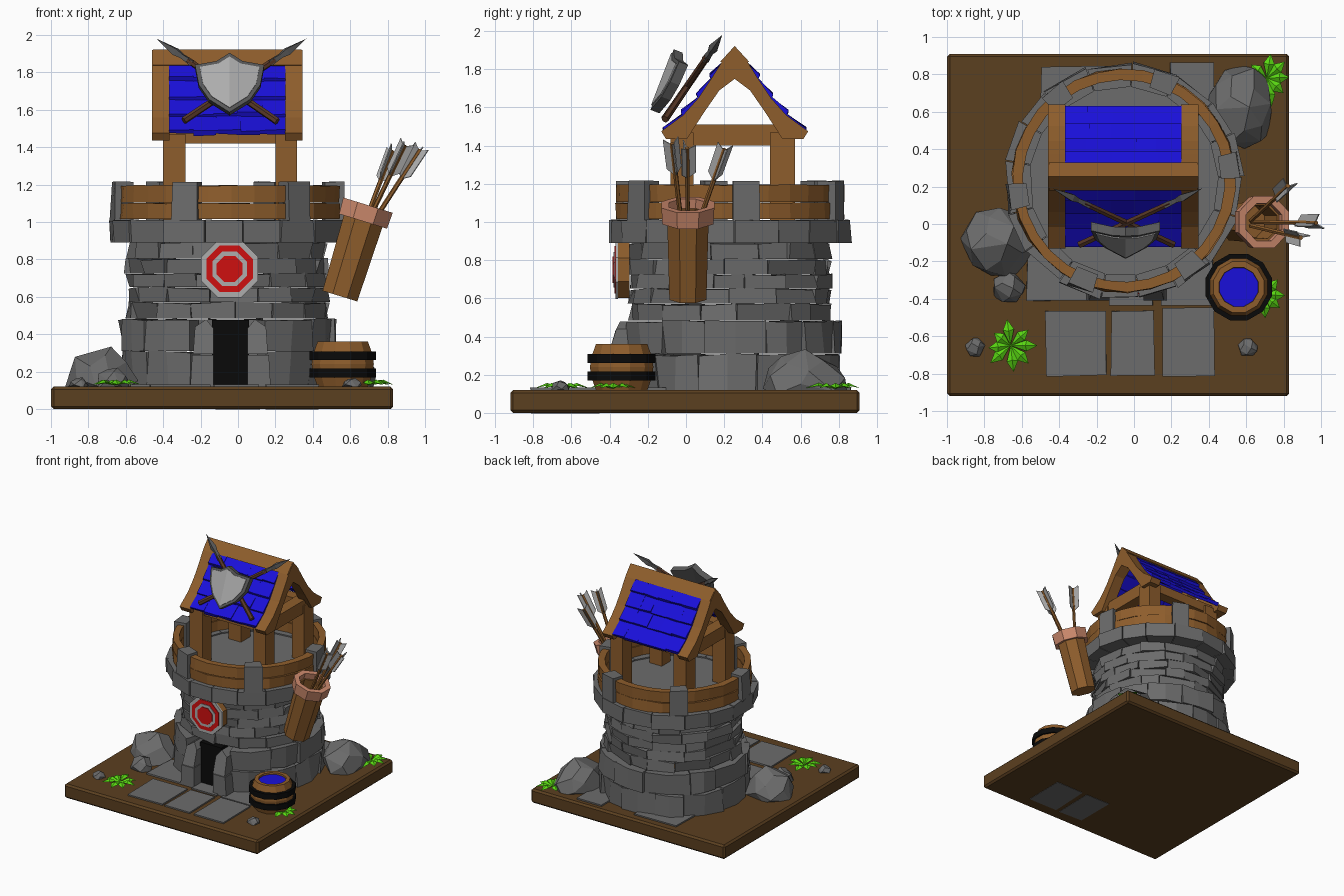
import bpy, bmesh, random
from math import sin, cos, pi, radians
from mathutils import Vector, Matrix

if "Cube" in bpy.data.objects:
    bpy.data.objects.remove(bpy.data.objects["Cube"])

random.seed(4)
R = random.uniform
CX, CY = -0.055, 0.23          # tower axis


def material(name, *rgb):
    m = bpy.data.materials.new(name)
    m.diffuse_color = (*rgb, 1)
    m.use_nodes = True
    m.node_tree.nodes["Principled BSDF"].inputs["Base Color"].default_value = m.diffuse_color
    return m


STONE = material("stone", .15, .15, .15)
STEEL = material("steel", .42, .42, .42)
DARK = material("dark_steel", .1, .1, .1)
WOOD = material("wood", .27, .11, .025)
SHAFT = material("shaft", .10, .04, .02)
EARTH = material("earth", .105, .05, .014)
BLUE = material("blue", .01, .005, .70)
RED = material("red", .62, .005, .005)
BLACK = material("black", .003, .003, .003)
GREEN = material("green", .10, .68, .006)
LEATHER = material("leather", .60, .25, .15)


def finish(name, bm, mat):
    bmesh.ops.recalc_face_normals(bm, faces=bm.faces)
    me = bpy.data.meshes.new(name)
    bm.to_mesh(me)
    bm.free()
    me.materials.append(mat)
    ob = bpy.data.objects.new(name, me)
    bpy.context.collection.objects.link(ob)
    return ob


def prism(bm, pts, f):
    """Polygon pts swept from t=0 to t=1; f(a, b, t) gives the 3D point."""
    a, b = ([bm.verts.new(f(u, v, t)) for u, v in pts] for t in (0, 1))
    bm.faces.new(a)
    bm.faces.new(b[::-1])
    for i in range(len(pts)):
        j = (i + 1) % len(pts)
        bm.faces.new((a[i], b[i], b[j], a[j]))


def box(bm, x0, x1, y0, y1, z0, z1, jit=0):
    prism(bm, [(x0, y0), (x1, y0), (x1, y1), (x0, y1)],
          lambda x, y, t: (x + R(-jit, jit), y + R(-jit, jit), z1 if t else z0))


def wedge(bm, r0, r1, a0, a1, z0, z1, n=1, jit=0):
    """Curved block around the tower axis."""
    rings = []
    for i in range(n + 1):
        a = a0 + (a1 - a0) * i / n
        sec = [(r0, z0), (r1 + R(-jit, jit), z0), (r1 + R(-jit, jit), z1 + R(-jit, jit) * .4), (r0, z1)]
        rings.append([bm.verts.new((CX + r * cos(a), CY + r * sin(a), z)) for r, z in sec])
    bm.faces.new(rings[0])
    bm.faces.new(rings[-1][::-1])
    for p, q in zip(rings, rings[1:]):
        for k in range(4):
            bm.faces.new((p[k], q[k], q[(k + 1) % 4], p[(k + 1) % 4]))


def lathe(name, prof, n, mat, M):
    bm = bmesh.new()
    rings = [[bm.verts.new(M @ Vector((r * cos((i + .5) * 2 * pi / n), r * sin((i + .5) * 2 * pi / n), z)))
              for i in range(n)] for r, z in prof]
    for p, q in zip(rings, rings[1:]):
        for i in range(n):
            bm.faces.new((p[i], p[(i + 1) % n], q[(i + 1) % n], q[i]))
    bmesh.ops.remove_doubles(bm, verts=bm.verts, dist=1e-5)
    return finish(name, bm, mat)


def axis(p0, p1):
    d = Vector(p1) - Vector(p0)
    return Matrix.Translation(p0) @ d.to_track_quat('Z', 'Y').to_matrix().to_4x4(), d.length


# ground slab and paving
bm = bmesh.new()
box(bm, -1, .83, -.92, .91, 0, .12)
bmesh.ops.bevel(bm, geom=[e for e in bm.edges], offset=.015, segments=1, affect='EDGES')
finish("ground_slab", bm, EARTH)
bm = bmesh.new()
for x0, x1, y0, y1, z0 in [(-.475, -.15, -.81, -.46, .05), (-.125, .11, -.81, -.46, -.003),
                           (.155, .43, -.81, -.45, -.003), (-.57, -.15, -.41, -.1, .05),
                           (-.13, .1, -.43, -.2, .05), (.15, .42, -.43, -.1, .05),
                           (-.5, -.1, .5, .84, .05), (.19, .42, .45, .86, .05)]:
    box(bm, x0, x1, y0, y1, z0, .132, .008)
finish("paving_stones", bm, STONE)

# tower brick courses (hollow inside)
courses = [(.12, .305, .58, 11, 2), (.31, .478, .575, 11, 2), (.483, .568, .53, 15, 1), (.572, .648, .535, 14, 1),
           (.652, .722, .53, 15, 1), (.726, .802, .535, 14, 1), (.806, .892, .53, 15, 1), (.89, 1.01, .635, 17, 1)]
for k, (z0, z1, r, n, seg) in enumerate(courses):
    bm = bmesh.new()
    gap = radians(20) if k < 2 else 0          # doorway opening
    start, span = -pi / 2 + gap + (0 if gap else k * .23), 2 * pi - 2 * gap
    cuts = [0] + [(i + R(-.2, .2)) / n for i in range(1, n)] + [1]
    for c0, c1 in zip(cuts, cuts[1:]):
        wedge(bm, r - .13, r + R(-.008, .008), start + span * c0 + .004, start + span * c1 - .004,
              z0, z1, seg, .018 if k < 7 else .008)
    finish(f"brick_course_{k + 1}", bm, STONE)
lathe("tower_floor", [(0, .94), (.52, .94), (.52, 1.0), (0, 1.0)], 24, STONE, Matrix.Translation((CX, CY, 0)))

# doorway
bm = bmesh.new()
box(bm, -.14, .06, -.31, -.2, .1, .475)
finish("door_opening", bm, BLACK)
bm = bmesh.new()
for s in (-1, 1):
    for pts in ([(.09, .12), (.215, .12), (.205, .29), (.09, .29)],
                [(.09, .295), (.2, .295), (.19, .44), (.13, .48), (.09, .43)]):
        prism(bm, pts, lambda u, v, t: (-.04 + s * u, -.2 if t else -.41 + max(0, v - .35) * .5, v))
finish("door_jambs", bm, STONE)

# parapet planks and stone merlons
planks, merlons = bmesh.new(), bmesh.new()
for k in range(6):
    a = radians(8 + 60 * k)
    for z0, z1 in ((1.015, 1.1), (1.105, 1.195)):
        wedge(planks, .54, .595, a, a + pi / 3, z0, z1, 5, .008)
    wedge(merlons, .52, .625, a - .115, a + .115, 1.0, 1.215, 1, .008)
finish("parapet_planks", planks, WOOD)
finish("merlons", merlons, STONE)

# roof frame
bm = bmesh.new()
for x0, x1 in ((-.40, -.28), (.2, .315)):
    for y0, y1 in ((-.08, .04), (.44, .57)):
        box(bm, x0, x1, y0, y1, 1.0, 1.47)
    box(bm, x0 + .01, x1 - .01, -.04, .53, 1.4, 1.51)
for y in (-.06, .46):
    box(bm, -.39, .305, y, y + .09, 1.42, 1.5)
finish("roof_posts_and_beams", bm, WOOD)
bm = bmesh.new()
gable = [(0, 1.92), (.06, 1.85), (.12, 1.755), (.19, 1.65), (.27, 1.56), (.385, 1.475),
         (.36, 1.435), (.25, 1.435), (.16, 1.575), (.08, 1.69), (0, 1.75)]
for x0, x1 in ((-.46, -.365), (.25, .345)):
    for s in (-1, 1):
        prism(bm, gable, lambda u, v, t: (x1 if t else x0, .255 + s * u, v))
finish("gable_boards", bm, WOOD)
bm = bmesh.new()
prism(bm, [(0, 1.922), (.075, 1.84), (0, 1.80), (-.075, 1.84)], lambda u, v, t: (.34 if t else -.455, .255 + u, v))
finish("ridge_beam", bm, WOOD)

# overlapping roof tiles
path = [(.06, 1.85), (.12, 1.765), (.19, 1.665), (.27, 1.575), (.365, 1.485)]
for s, name in ((-1, "front_roof_tiles"), (1, "back_roof_tiles")):
    bm = bmesh.new()
    for (u0, v0), (u1, v1) in zip(path, path[1:]):
        xs = [-.37] + [-.37 + .125 * (i + R(-.15, .15)) for i in range(1, 5)] + [.255]
        for x0, x1 in zip(xs, xs[1:]):
            d = R(0, .012)
            sec = [(u0 - .01, v0), (u1 + .012, v1 + .012 - d), (u1, v1 - .012 - d), (u0 - .025, v0 - .02)]
            prism(bm, sec, lambda u, v, t: (x1 if t else x0, .255 + s * u, v + R(-.005, .005)))
    finish(name, bm, BLUE)

# shield on the roof
half = [(0, .165), (.07, .125), (.185, .115), (.165, 0), (.11, -.09), (0, -.175)]
M = Matrix.Translation((-.045, -.03, 1.715)) @ Matrix.Rotation(radians(-21), 4, 'X')
for name, k, w0, w1, mat in (("shield_rim", 1, 0, .05, DARK), ("shield_face", .86, .02, .056, STEEL)):
    bm = bmesh.new()
    for s in (-1, 1):
        prism(bm, half, lambda u, v, t: M @ Vector((s * u * k, -.05 * (1 - u * k / .185) - (w1 if t else w0), v * k)))
    finish(name, bm, mat)

# crossed spears
for s, side in ((-1, "left"), (1, "right")):
    A, L = axis((-.04 - s * .25, -.11, 1.54 + s * .002), (-.035 + s * .40, .19, 1.98))
    lathe(side + "_spear_shaft", [(0, 0), (.02, 0), (.017, L * .74), (0, L * .74)], 6, SHAFT, A)
    lathe(side + "_spear_head", [(0, L * .7), (.021, L * .7), (.016, L * .79), (.026, L * .84), (0, L)], 4, DARK, A)

# target on the wall
M = Matrix.Translation((-.045, -.325, .75)) @ Matrix.Rotation(pi / 2, 4, 'X')
for name, r, z0, z1, mat in (("target_back", .16, -.03, .03, WOOD), ("target_rim", .165, .03, .045, STEEL),
                             ("target_red_ring", .135, .04, .05, RED), ("target_pale_ring", .1, .045, .055, STEEL),
                             ("target_bullseye", .075, .05, .06, RED)):
    lathe(name, [(0, z0), (r, z0), (r, z1), (0, z1)], 8, mat, M)

# quiver with arrows
A, L = axis((.545, .01, .604), (.695, .01, 1.09))
lathe("quiver", [(0, 0), (.105, 0), (.118, L - .05), (.095, L - .05), (.09, .25), (0, .25)], 8, WOOD, A)
lathe("quiver_collar", [(.105, L - .09), (.145, L - .09), (.15, L), (.108, L), (.105, L - .09)], 8, LEATHER, A)
tips = [((.66, .05, .95), (.83, .21, 1.40)), ((.67, -.02, .95), (.90, -.075, 1.43)), ((.69, .01, .95), (.985, .005, 1.405))]
for k, (p0, p1) in enumerate(tips):
    B, L = axis(p0, p1)
    lathe(f"arrow_shaft_{k + 1}", [(0, -.1), (.013, -.1), (.013, L - .02), (0, L - .02)], 6, WOOD, B)
    bm = bmesh.new()
    for j in range(3):
        T = B @ Matrix.Rotation(j * 2 * pi / 3 + k, 4, 'Z')
        prism(bm, [(0, L - .21), (.045, L - .17), (.048, L), (0, L - .03)],
              lambda u, v, t: T @ Vector((u, .006 * (t - .5), v)))
    finish(f"arrow_fletching_{k + 1}", bm, STEEL)

# water barrel
M = Matrix.Translation((.56, -.337, 0))
lathe("barrel", [(0, .12), (.14, .12), (.165, .19), (.172, .24), (.165, .29), (.14, .36), (.108, .36), (.105, .33)],
      12, WOOD, M)
lathe("barrel_water", [(0, .3), (.11, .3), (.11, .345), (0, .345)], 12, BLUE, M)
for z, name in ((.17, "lower_barrel_hoop"), (.262, "upper_barrel_hoop")):
    lathe(name, [(.15, z), (.184, z), (.184, z + .047), (.15, z + .047), (.15, z)], 12, BLACK, M)


# faceted rocks
def rock(name, x, y, rx, ry, h, n):
    bm = bmesh.new()
    for i in range(n):
        c = 1 - 1.25 * (i + .5) / n
        a, q = i * 2.4 + R(-.25, .25), (1 - c * c) ** .5
        k = R(.93, 1.06)
        bm.verts.new((x + rx * k * q * cos(a), y + ry * k * q * sin(a), max(.1, .12 + h * c * k)))
    bmesh.ops.convex_hull(bm, input=bm.verts)
    bmesh.ops.dissolve_limit(bm, angle_limit=radians(14), verts=bm.verts, edges=bm.edges)
    finish(name, bm, STONE)


rock("left_boulder", -.73, -.1, .2, .19, .21, 20)
rock("right_boulder", .57, .62, .18, .23, .21, 20)
rock("small_rock", -.67, -.34, .09, .09, .11, 14)
rock("left_pebble", -.85, -.66, .055, .055, .05, 12)
rock("right_pebble", .61, -.66, .055, .055, .05, 12)

# leafy plants
for k, (x, y, n) in enumerate([(-.66, -.65, 8), (.71, .78, 8), (.69, -.38, 8)]):
    bm = bmesh.new()
    for i in range(n):
        T = Matrix.Translation((x, y, .122)) @ Matrix.Rotation(i * 2 * pi / n + R(-.2, .2), 4, 'Z')
        r = R(.11, .16)
        a, b, c, m, d = [bm.verts.new(T @ Vector(p)) for p in
                         ((0, 0, .005), (r * .6, .03, .02), (r, 0, .008), (r * .55, 0, .035), (r * .6, -.03, .02))]
        for f in ((a, m, b), (b, m, c), (a, d, m), (d, c, m)):
            bm.faces.new(f)
    finish(f"plant_{k + 1}", bm, GREEN)
